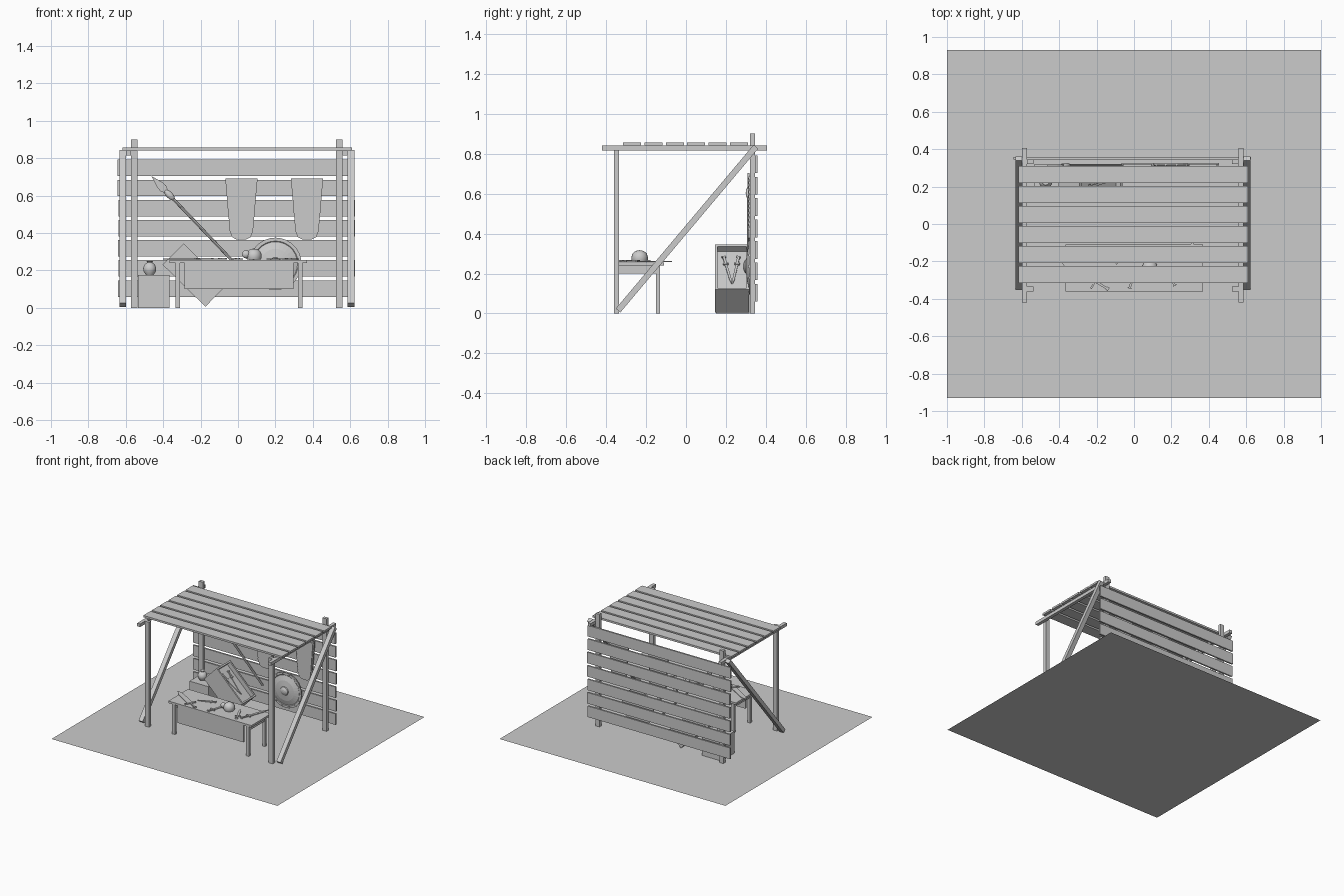
import bpy, bmesh, math, random
from mathutils import Matrix, Vector

if "Cube" in bpy.data.objects:
    bpy.data.objects.remove(bpy.data.objects["Cube"])

random.seed(3)
CX = -0.006  # stall centre in x


def finish(name, bm, mat=None, smooth=False):
    if mat is not None:
        bm.transform(mat)
    bmesh.ops.recalc_face_normals(bm, faces=bm.faces)
    me = bpy.data.meshes.new(name)
    bm.to_mesh(me)
    bm.free()
    ob = bpy.data.objects.new(name, me)
    bpy.context.collection.objects.link(ob)
    if smooth:
        bpy.ops.object.select_all(action='DESELECT')
        ob.select_set(True)
        bpy.context.view_layer.objects.active = ob
        bpy.ops.object.shade_smooth_by_angle(angle=math.radians(40))
    return ob


def add_box(bm, x0, x1, y0, y1, z0, z1):
    m = Matrix.Translation(((x0 + x1) / 2, (y0 + y1) / 2, (z0 + z1) / 2)) @ \
        Matrix.Diagonal((x1 - x0, y1 - y0, z1 - z0, 1))
    bmesh.ops.create_cube(bm, size=1, matrix=m)


def box(name, *b, mat=None):
    bm = bmesh.new()
    add_box(bm, *b)
    return finish(name, bm, mat)


def add_prism(bm, pts, depth):
    # extrudes an xy outline along z
    f = bm.faces.new([bm.verts.new((x, y, 0)) for x, y in pts])
    r = bmesh.ops.extrude_face_region(bm, geom=[f])
    bmesh.ops.translate(bm, vec=(0, 0, depth),
                        verts=[v for v in r['geom'] if isinstance(v, bmesh.types.BMVert)])


def add_lathe(bm, profile, n):
    # revolves (radius, height) points around z
    vs = [bm.verts.new((r, 0, z)) for r, z in profile]
    es = [bm.edges.new(p) for p in zip(vs, vs[1:])]
    bmesh.ops.spin(bm, geom=vs + es, cent=(0, 0, 0), axis=(0, 0, 1),
                   angle=2 * math.pi, steps=n)
    bmesh.ops.remove_doubles(bm, verts=bm.verts, dist=1e-5)


FRONT = Matrix.Rotation(math.pi / 2, 4, 'X')  # local z -> -y, local y -> z

# flat base
bm = bmesh.new()
bmesh.ops.create_grid(bm, x_segments=1, y_segments=1, size=1, matrix=Matrix.Diagonal((1, 0.93, 1, 1)))
finish("base_plane", bm)

# posts, roof beams and diagonal braces on both sides
for s, side in ((-1, "left"), (1, "right")):
    px = CX + s * 0.548
    box(f"front_post_{side}", px - .018, px + .018, -.36, -.335, 0, .84)
    box(f"back_post_{side}", px - .018, px + .018, .32, .345, 0, .9)
    bx = CX + s * 0.579
    box(f"roof_beam_{side}", bx - .013, bx + .013, -.42, .405, .815, .84)
    a, b = Vector((CX + s * .61, -.34, .015)), Vector((CX + s * .61, .35, .835))
    d = b - a
    L = d.length / 2
    box(f"brace_{side}", -.018, .018, -L, L, -.015, .015,
        mat=Matrix.Translation((a + b) / 2) @ Matrix.Rotation(math.atan2(d.z, d.y), 4, 'X'))

# roof planks
for i in range(6):
    y = -.27 + i * .107
    box("roof_plank", CX - .612, CX + .615, y - .045, y + .045, .841, .856)

# back wall planks
for i in range(7):
    z = .103 + i * .1075
    j = random.uniform(-.005, .005)
    box("wall_plank", CX - .633 + j, CX + .63 + j, .345, .358, z - .044, z + .044)

# table with legs, side rails and front panel
box("table_top", -.365, .37, -.36, -.11, .24, .256)
for x in (-.322, .332):
    for y in (-.345, -.14):
        box("table_leg", x - .012, x + .012, y - .01, y + .01, 0, .24)
    box("table_side_rail", x - .007, x + .007, -.335, -.15, .2, .24)
box("table_front_panel", -.285, .297, -.355, -.343, .1, .24)

# closed crate with jar
box("closed_crate", -.535, -.365, .15, .318, 0, .175)
bm = bmesh.new()
add_lathe(bm, [(0, 0), (.02, 0), (.033, .02), (.035, .038), (.026, .058), (.014, .066),
               (.014, .072), (.018, .075), (0, .075)], 16)
finish("jar", bm, Matrix.Translation((-.472, .225, .175)), True)

# tipped open crate with tools inside
tip = Matrix.Translation((-.2325, .23, .175)) @ Matrix.Rotation(math.radians(44.5), 4, 'Y')
bm = bmesh.new()
add_box(bm, -.16, .16, -.085, .085, -.08, -.068)
for s in (-1, 1):
    add_box(bm, s * .154 - .006, s * .154 + .006, -.085, .085, -.068, .08)
    add_box(bm, -.148, .148, s * .079 - .006, s * .079 + .006, -.068, .08)
add_box(bm, -.148, .148, -.073, .073, -.068, .045)
finish("tipped_crate", bm, tip)


def sword(name, mat, length=.3, w=.013):
    # blade points along +x, grip behind the origin
    bm = bmesh.new()
    add_prism(bm, [(0, -w), (length * .55, -w * .9), (length * .72, 0), (length * .55, w * .9), (0, w)], .005)
    add_box(bm, -.008, .002, -w * 2.2, w * 2.2, -.001, .009)
    add_box(bm, -length * .24, -.008, -.006, .006, 0, .008)
    add_box(bm, -length * .28, -length * .24, -.01, .01, -.001, .009)
    finish(name, bm, mat)


def lay(x, y, deg):
    return Matrix.Translation((x, y, .258)) @ Matrix.Rotation(math.radians(deg), 4, 'Z')


for y, r in ((-.03, 12), (.025, -9)):
    sword("crate_tool", tip @ Matrix.Translation((-.05, y, .047)) @ Matrix.Rotation(math.radians(r), 4, 'Z'), .2, .006)

# blades laid out on the table
sword("table_sword", lay(-.21, -.305, 149), .31, .02)
sword("table_dagger", lay(-.01, -.30, 72), .17, .009)
sword("table_dagger", lay(-.1, -.2, 200), .14, .008)
sword("table_dagger", lay(.2, -.29, 115), .16, .009)
sword("table_sword", lay(.265, -.24, 70), .25, .01)

# helmet on the table: dome, rim band and crest
bm = bmesh.new()
add_lathe(bm, [(0, 0), (.037, 0), (.041, .012), (.041, .028), (.035, .044), (.02, .056), (0, .06)], 16)
finish("helmet", bm, Matrix.Translation((.085, -.232, .257)), True)
bm = bmesh.new()
bmesh.ops.create_uvsphere(bm, u_segments=10, v_segments=6, radius=1,
                          matrix=Matrix.Translation((.043, -.245, .286)) @ Matrix.Diagonal((.024, .018, .022, 1)))
finish("helmet_visor", bm, None, True)

# round shield with rivets
bm = bmesh.new()
add_lathe(bm, [(0, 0), (.14, 0), (.14, .009), (.122, .009), (.118, .006), (.08, .018),
               (.035, .024), (.032, .03), (.015, .038), (0, .04)], 28)
for i in range(14):
    a = i * math.tau / 14
    add_box(bm, *(v for c in (math.cos(a) * .13, math.sin(a) * .13, .01) for v in (c - .004, c + .004)))
finish("round_shield", bm, Matrix.Translation((.2, .325, .235)) @ FRONT)

# two long tapered shields on the wall with studded edges
half = [(.086, .69), (.062, .41), (.05, .378), (.025, .365)]
for cx in (.018, .369):
    bm = bmesh.new()
    add_prism(bm, [(x, z) for x, z in half] + [(-x, z) for x, z in reversed(half)], .01)
    inner = [(x * .88, z * .96 + .02) for x, z in half]
    add_prism(bm, [(x, z - .004) for x, z in inner] + [(-x, z - .004) for x, z in reversed(inner)], .016)
    for i in range(12):
        t = (i + .5) / 12
        for s in (-1, 1):
            x, z = s * (.083 - .024 * t), .69 - .28 * t
            add_box(bm, x - .003, x + .003, z - .007, z + .007, .005, .014)
    finish("long_shield", bm, Matrix.Translation((cx, .335, 0)) @ Matrix.Translation((0, -.008, 0)) @ FRONT)

# spear on the wall
spear = Matrix.Translation((-.0, .318, .22)) @ FRONT @ Matrix.Rotation(math.radians(133.7), 4, 'Z')
bm = bmesh.new()
bmesh.ops.create_cone(bm, cap_ends=True, segments=8, radius1=.008, radius2=.008, depth=.56,
                      matrix=Matrix.Translation((.28, 0, .005)) @ Matrix.Rotation(math.pi / 2, 4, 'Y'))
finish("spear_shaft", bm, spear, True)
bm = bmesh.new()
add_prism(bm, [(.55, -.009), (.58, -.022), (.61, -.018), (.67, 0), (.61, .018), (.58, .022), (.55, .009)], .009)
finish("spear_head", bm, spear)
bm = bmesh.new()
bmesh.ops.create_uvsphere(bm, u_segments=10, v_segments=6, radius=1,
                          matrix=Matrix.Translation((.53, 0, .005)) @ Matrix.Diagonal((.038, .018, .014, 1)))
finish("spear_tassel", bm, spear, True)
